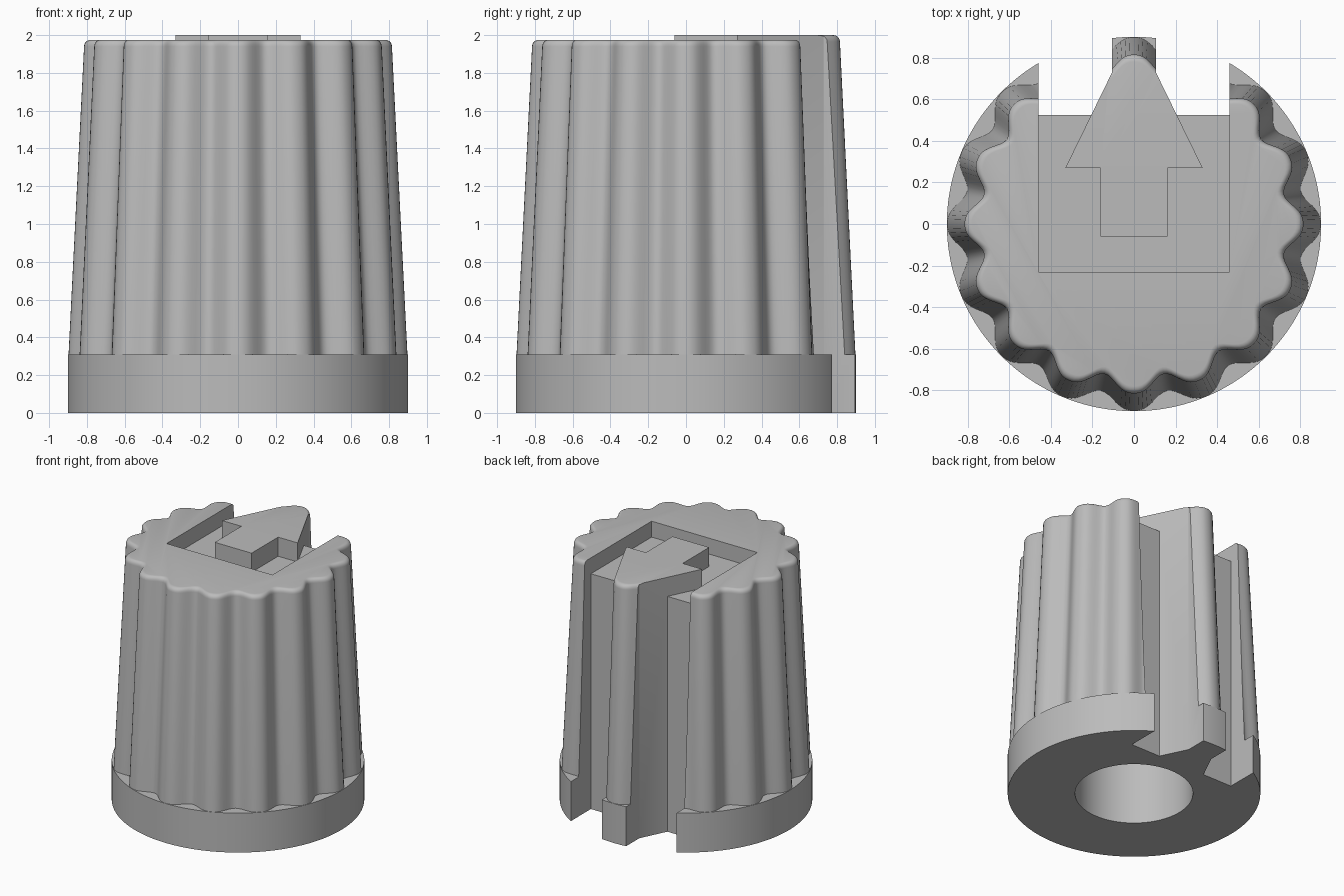
import bpy, bmesh, math

old = bpy.data.objects.get("Cube")
if old:
    bpy.data.objects.remove(old, do_unlink=True)

grey = bpy.data.materials.new("plain grey")
grey.use_nodes = True
colour = (0.5, 0.5, 0.5, 1)
grey.diffuse_color = colour
grey.node_tree.nodes["Principled BSDF"].inputs["Base Color"].default_value = colour

LOBES, STEPS = 16, 16
COUNT = LOBES * STEPS
SKIRT_R, SKIRT_H = 0.9, 0.31
FILLET = 0.035


def loft(name, rings):
    """Skin a stack of closed rings and cap both ends."""
    bm = bmesh.new()
    loops = [[bm.verts.new(p) for p in ring] for ring in rings]
    for low, high in zip(loops, loops[1:]):
        n = len(low)
        for i in range(n):
            j = (i + 1) % n
            bm.faces.new((low[i], low[j], high[j], high[i]))
    bm.faces.new(loops[0][::-1])
    bm.faces.new(loops[-1])
    bmesh.ops.recalc_face_normals(bm, faces=bm.faces[:])
    mesh = bpy.data.meshes.new(name)
    bm.to_mesh(mesh)
    bm.free()
    mesh.materials.append(grey)
    obj = bpy.data.objects.new(name, mesh)
    bpy.context.collection.objects.link(obj)
    return obj


def prism(name, outline, z0, z1):
    return loft(name, [[(x, y, z) for x, y in outline] for z in (z0, z1)])


def box(name, x, y0, y1, z0, z1):
    return prism(name, [(-x, y0), (x, y0), (x, y1), (-x, y1)], z0, z1)


def ring(radius, z, groove=0.0, n=COUNT):
    """Circle with optional scalloped grooves between the lobes."""
    pts = []
    for i in range(n):
        a = math.tau * i / n
        r = radius - groove * (0.5 - 0.5 * math.cos(LOBES * a)) ** 1.3
        pts.append((r * math.cos(a), r * math.sin(a), z))
    return pts


def fluted_body(name, top):
    """Round skirt, tapered fluted grip and a rounded top rim."""
    rings = [ring(SKIRT_R, 0), ring(SKIRT_R, SKIRT_H), ring(0.897, SKIRT_H, 0.08)]
    for k in range(6):
        t = math.radians(k * 18)
        rings.append(ring(0.815 - FILLET * (1 - math.cos(t)),
                          top - FILLET * (1 - math.sin(t)), 0.08))
    return loft(name, rings)


def cut(obj, tool, operation):
    mod = obj.modifiers.new("cut", 'BOOLEAN')
    mod.operation, mod.solver, mod.object = operation, 'EXACT', tool
    bpy.context.view_layer.objects.active = obj
    bpy.ops.object.modifier_apply(modifier=mod.name)
    bpy.data.objects.remove(tool, do_unlink=True)


# Knob body with back slot, top pocket and shaft bore
FLOOR, SLOT_X, SLOT_Y = 1.85, 0.46, 0.525
body = fluted_body("knob_body", 1.975)
cut(body, box("slot_cutter", SLOT_X, SLOT_Y, 1.2, -0.1, 2.2), 'DIFFERENCE')
cut(body, box("pocket_cutter", SLOT_X, -0.23, 0.7, FLOOR, 2.2), 'DIFFERENCE')
cut(body, loft("bore_cutter", [ring(0.42, -0.1, n=96), ring(0.42, 1.4, n=96)]), 'DIFFERENCE')

# Arrow pointer: raised in the pocket, full height inside the slot
half = [(0.16, -0.06), (0.16, 0.27), (0.33, 0.27), (0.105, 0.73), (0.105, 1.0)]
outline = half + [(-x, y) for x, y in reversed(half)]
pointer = fluted_body("arrow_pointer", 2.0)
cut(pointer, prism("arrow_cutter", outline, -0.1, 2.2), 'INTERSECT')
cut(pointer, box("underside_cutter", 1.0, -1.0, SLOT_Y, -0.2, FLOOR), 'DIFFERENCE')

# Smooth flutes, crisp edges
for obj in (body, pointer):
    bpy.ops.object.select_all(action='DESELECT')
    obj.select_set(True)
    bpy.context.view_layer.objects.active = obj
    bpy.ops.object.shade_smooth_by_angle(angle=math.radians(32))
